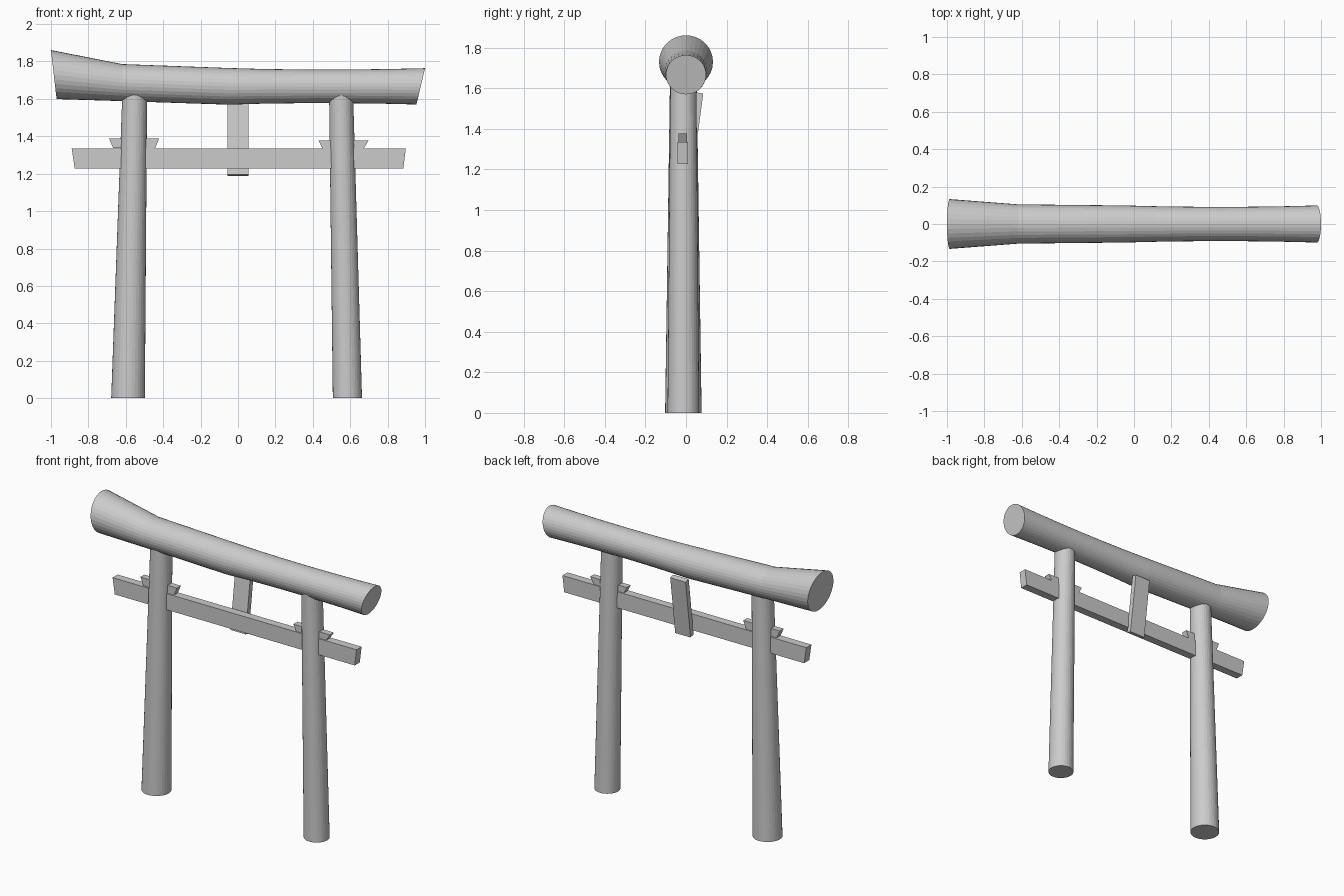
import bpy, bmesh, math

if "Cube" in bpy.data.objects:
    bpy.data.objects.remove(bpy.data.objects["Cube"])

SIDES = 32


def make_object(name, verts, faces):
    mesh = bpy.data.meshes.new(name)
    mesh.from_pydata(verts, [], faces)
    bm = bmesh.new()
    bm.from_mesh(mesh)
    bmesh.ops.recalc_face_normals(bm, faces=bm.faces)
    bm.to_mesh(mesh)
    bm.free()
    obj = bpy.data.objects.new(name, mesh)
    bpy.context.collection.objects.link(obj)
    return obj


def loft(name, rings):
    """Skin equal-sized rings of points and cap both ends."""
    n = len(rings[0])
    verts = [p for ring in rings for p in ring]
    faces = [list(range(n)), list(range(len(verts) - n, len(verts)))]
    for k in range(len(rings) - 1):
        for i in range(n):
            j = (i + 1) % n
            faces.append([k * n + i, k * n + j, (k + 1) * n + j, (k + 1) * n + i])
    return make_object(name, verts, faces)


def beam_ring(x, z, ry, rz, lean=0.0):
    """Upright ellipse across the beam; lean shifts its top along x."""
    angles = [2 * math.pi * i / SIDES for i in range(SIDES)]
    return [(x + lean * math.sin(a), ry * math.cos(a), z + rz * math.sin(a)) for a in angles]


def post(name, x0, r0, x1, r1, top=1.64, y=-0.013):
    rings = []
    for x, r, z in ((x0, r0, 0.0), (x1, r1, top)):
        rings.append([(x + r * math.cos(2 * math.pi * i / SIDES),
                       y + r * math.sin(2 * math.pi * i / SIDES), z) for i in range(SIDES)])
    return loft(name, rings)


def prism(name, profile, y0, y1):
    """Extrude an x-z outline through y."""
    return loft(name, [[(x, y, z) for x, z in profile] for y in (y0, y1)])


# Round top beam: flared left half, slightly waisted right half
rings = [beam_ring(-0.985, 1.73, 0.133, 0.131, -0.015),
         beam_ring(-0.62, 1.687, 0.105, 0.099),
         beam_ring(-0.05, 1.667, 0.099, 0.098)]
for i in range(1, 7):
    t = i / 6
    waist = math.sqrt(1 - 4 * t * (1 - t) * 0.146)
    rings.append(beam_ring(-0.05 + 1.027 * t, 1.667, 0.099 * waist, 0.097 * waist, 0.023 * t))
loft("top_beam", rings)

# Leaning, tapered posts
post("left_post", -0.588, 0.09, -0.552, 0.066)
post("right_post", 0.585, 0.078, 0.551, 0.064)

# Lower tie beam with slanted ends
prism("tie_beam", [(-0.889, 1.334), (0.897, 1.334), (0.884, 1.227), (-0.873, 1.227)], -0.042, 0.011)

# Wedges through the posts, resting on the tie beam
prism("left_wedge", [(-0.69, 1.389), (-0.422, 1.387), (-0.444, 1.334), (-0.668, 1.338)], -0.036, 0.005)
prism("right_wedge", [(0.43, 1.377), (0.698, 1.377), (0.672, 1.334), (0.452, 1.334)], -0.036, 0.005)

# Tilted centre plaque on the back side
outline = [(0.052, 1.58), (0.085, 1.573), (0.033, 1.187), (0.0, 1.195)]
loft("centre_plaque", [[(x, y, z) for y, z in outline] for x in (-0.056, 0.056)])
